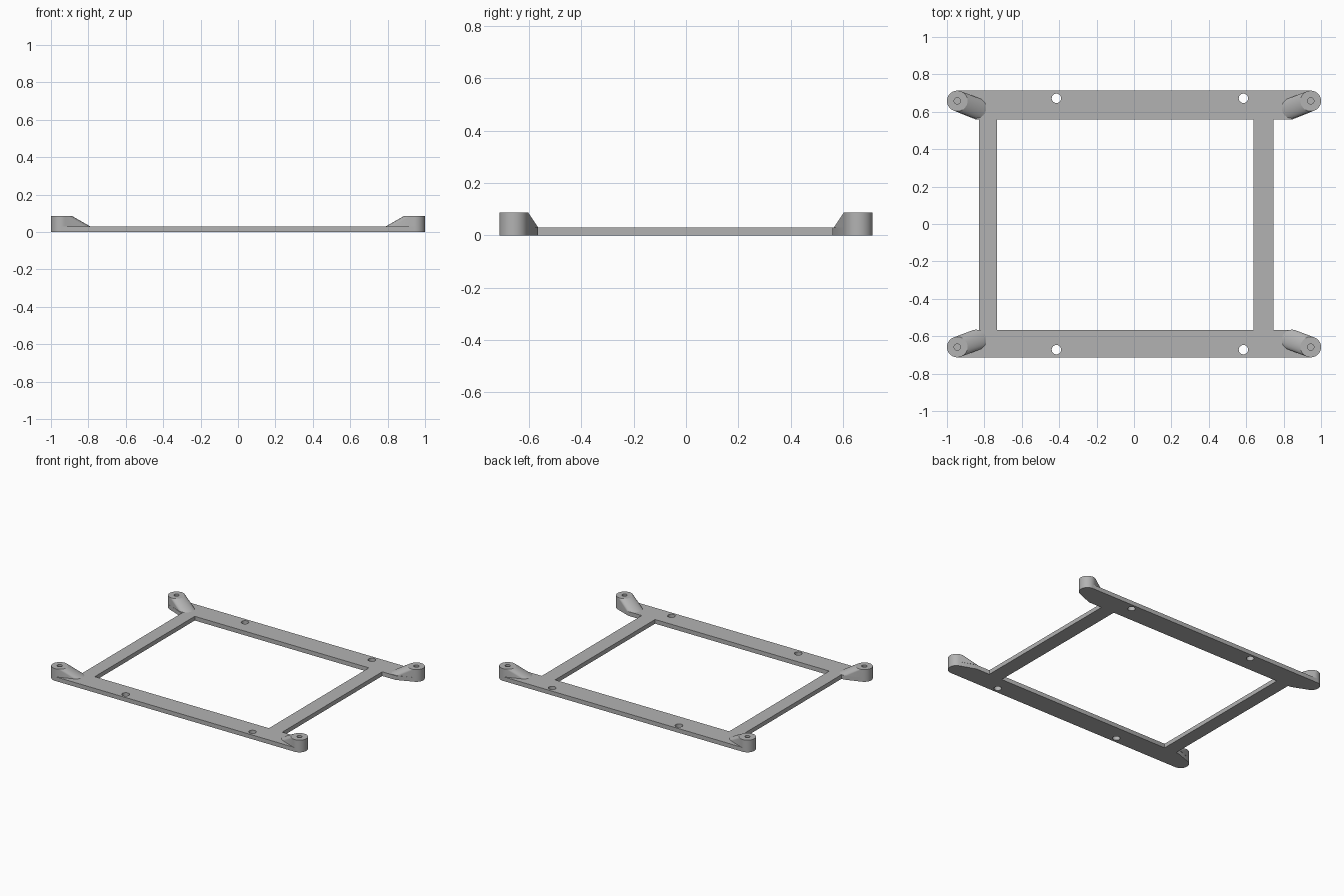
import bpy, bmesh, math

if "Cube" in bpy.data.objects:
    bpy.data.objects.remove(bpy.data.objects["Cube"], do_unlink=True)

grey = bpy.data.materials.new("plain_grey")
grey.use_nodes = True
colour = (0.45, 0.45, 0.45, 1)
grey.diffuse_color = colour
grey.node_tree.nodes["Principled BSDF"].inputs["Base Color"].default_value = colour

PLATE, TOP = 0.03, 0.087       # plate thickness, post height
POST_X, POST_Y, POST_R = 0.945, 0.658, 0.055
FOOT_X, FOOT_Y = 0.845, 0.62   # where each sloped arm meets the plate
INNER = {-1: 0.566, 1: 0.56}   # inner rail edge, front and back


def ring(x, y, z, r=POST_R, n=48):
    return [(x + r * math.cos(2 * math.pi * i / n),
             y + r * math.sin(2 * math.pi * i / n), z) for i in range(n)]


def hull(name, points):
    """Convex solid around a set of points."""
    bm = bmesh.new()
    verts = [bm.verts.new(p) for p in points]
    bmesh.ops.convex_hull(bm, input=verts)
    loose = [v for v in bm.verts if not v.link_faces]
    bmesh.ops.delete(bm, geom=loose, context='VERTS')
    bmesh.ops.dissolve_limit(bm, angle_limit=0.002, verts=bm.verts, edges=bm.edges)
    bmesh.ops.recalc_face_normals(bm, faces=bm.faces)
    mesh = bpy.data.meshes.new(name)
    bm.to_mesh(mesh)
    bm.free()
    mesh.materials.append(grey)
    obj = bpy.data.objects.new(name, mesh)
    bpy.context.collection.objects.link(obj)
    return obj


def activate(obj):
    bpy.ops.object.select_all(action='DESELECT')
    obj.select_set(True)
    bpy.context.view_layer.objects.active = obj


def drill(obj, x, y, r, low, high):
    """Cut a round hole between two heights."""
    cutter = hull("hole_cutter", ring(x, y, low, r, 32) + ring(x, y, high, r, 32))
    cut = obj.modifiers.new("hole", 'BOOLEAN')
    cut.operation, cut.solver, cut.object = 'DIFFERENCE', 'EXACT', cutter
    activate(obj)
    bpy.ops.object.modifier_apply(modifier=cut.name)
    bpy.data.objects.remove(cutter, do_unlink=True)


def smooth(obj):
    activate(obj)
    bpy.ops.object.shade_smooth_by_angle(angle=math.radians(25))


for sy, end in ((-1, "front"), (1, "back")):
    # Flat rail with rounded, tapered ends
    outline = []
    for sx in (-1, 1):
        outline += [(x, y) for x, y, _ in ring(sx * POST_X, sy * POST_Y, 0)]
        outline.append((sx * 0.85, sy * INNER[sy]))
    rail = hull(end + "_rail", [(x, y, z) for x, y in outline for z in (0, PLATE)])
    for x in (-0.415, 0.585):
        drill(rail, x, sy * 0.672, 0.025, -0.1, 0.1)
    smooth(rail)

    # Raised corner post with a slope running down to the rail
    for sx, side in ((-1, "right"), (1, "left")):
        px, py = sx * POST_X, sy * POST_Y
        post = hull(f"{end}_{side}_post",
                    ring(px, py, PLATE) + ring(px, py, TOP)
                    + ring(sx * FOOT_X, sy * FOOT_Y, PLATE))
        drill(post, px, py, 0.017, 0.04, 0.12)
        smooth(post)

# Side bars joining the rails
for name, x0, x1 in (("right_bar", -0.83, -0.733), ("left_bar", 0.64, 0.745)):
    hull(name, [(x, y, z) for x in (x0, x1)
                for y in (-INNER[-1], INNER[1]) for z in (0, PLATE)])
